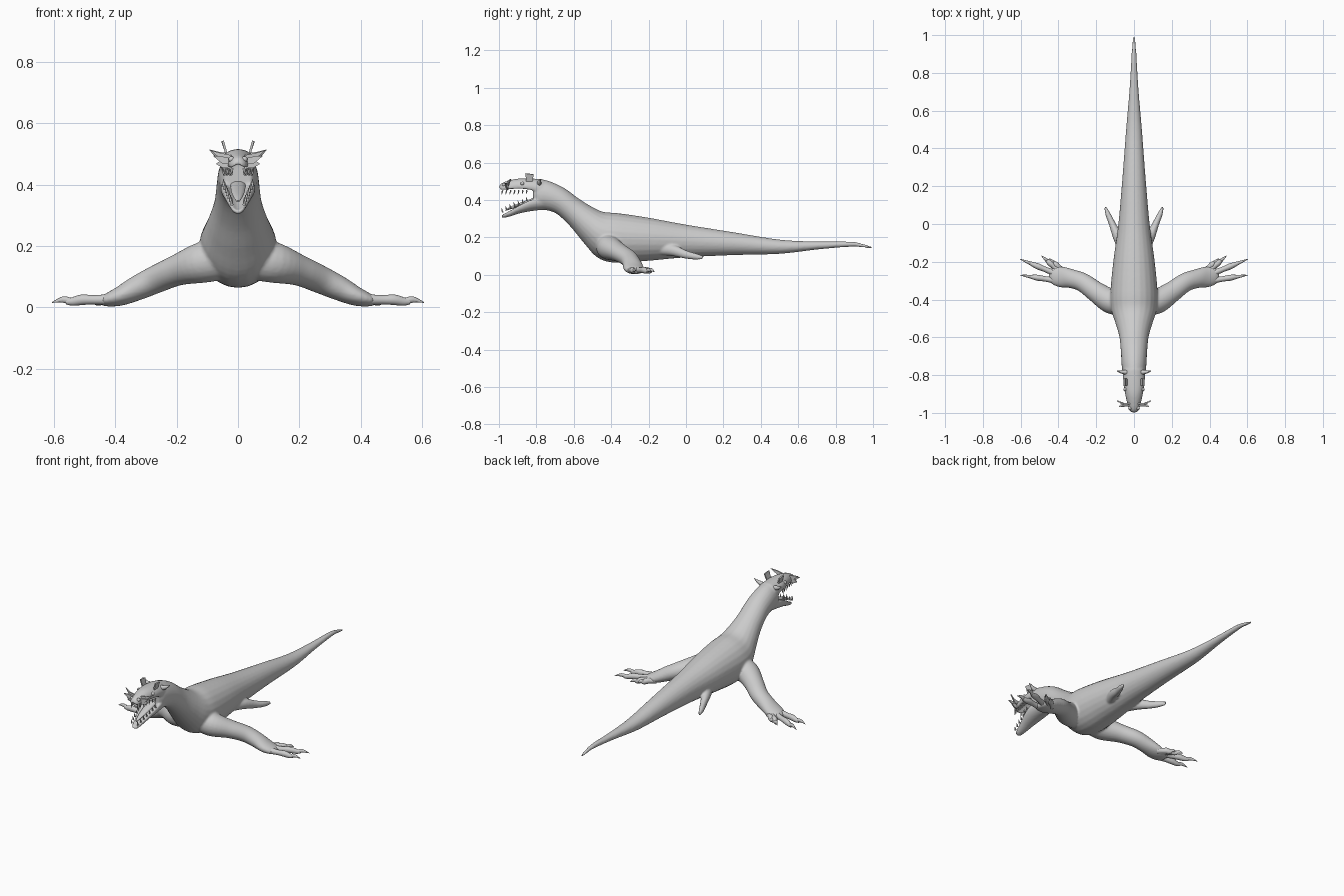
import bpy, bmesh, math
from mathutils import Vector as V

if "Cube" in bpy.data.objects:
    bpy.data.objects.remove(bpy.data.objects["Cube"])

SEG = 24

def smooth_path(st, n=5):
    """Catmull-Rom interpolation of station tuples."""
    st = [V(s) for s in st]
    out = []
    for i in range(len(st) - 1):
        a, b, c, d = st[max(i - 1, 0)], st[i], st[i + 1], st[min(i + 2, len(st) - 1)]
        for k in range(n):
            t = k / n
            out.append(0.5 * (2 * b + (c - a) * t + (2 * a - 5 * b + 4 * c - d) * t * t
                              + (3 * b - a - 3 * c + d) * t ** 3))
    return out + [st[-1]]

def ring(c, side, up, groove=0, seg=SEG):
    pts = []
    for i in range(seg):
        t = 2 * math.pi * i / seg
        u, v = math.cos(t), math.sin(t)
        if v * groove > 0:                      # hollow out the mouth side
            v *= 1 - 1.2 * v * v
        pts.append(c + side * u + up * v)
    return pts

def skin(bm, rings):
    loops = [[bm.verts.new(p) for p in r] for r in rings]
    n = len(loops[0])
    for a, b in zip(loops, loops[1:]):
        for i in range(n):
            bm.faces.new((a[i], a[(i + 1) % n], b[(i + 1) % n], b[i]))
    bm.faces.new(loops[0])
    bm.faces.new(loops[-1][::-1])

def trunk(bm, st, groove=0):
    """Stations: top y, top z, bottom y, bottom z, half width."""
    rs = []
    for yt, zt, yb, zb, w in smooth_path(st):
        top, bot = V((0, yt, zt)), V((0, yb, zb))
        rs.append(ring((top + bot) / 2, V((w, 0, 0)), (top - bot) / 2, groove))
    skin(bm, rs)

def limb(bm, st, sx=1, seg=SEG, n=5):
    """Stations: x, y, z, half width, half height."""
    p = smooth_path(st, n)
    c = [V((q[0] * sx, q[1], q[2])) for q in p]
    rs = []
    for i, q in enumerate(p):
        t = (c[min(i + 1, len(c) - 1)] - c[max(i - 1, 0)]).normalized()
        side = t.cross(V((0, 0, 1))).normalized()
        rs.append(ring(c[i], side * max(q[3], 5e-4), side.cross(t) * max(q[4], 5e-4), 0, seg))
    skin(bm, rs)

def finish(bm, name, mirror=False, angle=60):
    bmesh.ops.recalc_face_normals(bm, faces=bm.faces)
    me = bpy.data.meshes.new(name)
    bm.to_mesh(me)
    bm.free()
    ob = bpy.data.objects.new(name, me)
    bpy.context.collection.objects.link(ob)
    bpy.ops.object.select_all(action='DESELECT')
    bpy.context.view_layer.objects.active = ob
    ob.select_set(True)
    bpy.ops.object.shade_smooth_by_angle(angle=math.radians(angle))
    if mirror:
        ob.modifiers.new("mirror", 'MIRROR').use_mirror_merge = False
    return ob

# Body: tail, trunk and neck
bm = bmesh.new()
trunk(bm, [(.995, .15, .995, .138, .005), (.95, .164, .95, .146, .009), (.88, .177, .88, .150, .014),
           (.7, .178, .7, .135, .025), (.5, .188, .5, .112, .042), (.25, .228, .25, .105, .061),
           (0, .268, 0, .093, .083), (-.2, .305, -.2, .075, .11), (-.36, .329, -.37, .064, .125),
           (-.44, .336, -.47, .09, .12), (-.5, .362, -.55, .175, .098), (-.57, .405, -.62, .26, .078),
           (-.65, .463, -.69, .325, .07), (-.73, .50, -.75, .346, .066), (-.79, .512, -.79, .346, .06),
           (-.82, .50, -.815, .37, .045)])
# Upper head and lower jaw, hollowed toward the mouth
trunk(bm, [(-.77, .512, -.77, .40, .058), (-.84, .515, -.84, .425, .057), (-.9, .514, -.9, .432, .047),
           (-.95, .503, -.95, .432, .036), (-.985, .49, -.985, .437, .026), (-.998, .475, -.998, .45, .012)], -1)
trunk(bm, [(-.77, .445, -.76, .348, .055), (-.83, .43, -.83, .34, .056), (-.89, .395, -.89, .328, .044),
           (-.94, .36, -.94, .312, .03), (-.975, .338, -.975, .304, .021), (-.988, .325, -.988, .308, .01)], 1)
# Fore and hind limbs
for s in (1, -1):
    limb(bm, [(.05, -.42, .16, .06, .07), (.12, -.41, .145, .066, .066), (.2, -.36, .12, .055, .05),
              (.27, -.31, .09, .05, .045), (.33, -.29, .062, .05, .04), (.385, -.28, .036, .055, .031),
              (.43, -.27, .023, .045, .02), (.45, -.268, .02, .02, .01)], s)
    limb(bm, [(.05, -.14, .14, .03, .035), (.085, -.07, .13, .026, .03), (.115, 0, .108, .018, .022),
              (.137, .05, .098, .014, .017), (.152, .09, .092, .006, .010)], s)
body = finish(bm, "body")
rm = body.modifiers.new("blend", 'REMESH')
rm.mode, rm.voxel_size, rm.use_smooth_shade = 'VOXEL', .006, True
sm = body.modifiers.new("soften", 'SMOOTH')
sm.factor, sm.iterations = .5, 4

# Toes and claws
toes, claws = bmesh.new(), bmesh.new()
for a, b in [((.41, -.265), (.605, -.185)), ((.395, -.25), (.49, -.168)),
             ((.375, -.25), (.45, -.182)), ((.41, -.30), (.605, -.27))]:
    a, b = V((*a, .026)), V((*b, .016))
    def at(t, dz=0):
        p = a.lerp(b, t)
        return p.x, p.y, p.z + dz
    limb(toes, [(*at(0), .018, .018), (*at(.3, .002), .014, .015), (*at(.5, .004), .016, .017),
                (*at(.65), .012, .014), (*at(.76), .008, .009)], seg=12, n=3)
    limb(claws, [(*at(.68), .009, .011), (*at(.82, .008), .007, .010), (*at(1), .001, .001)], seg=8, n=3)
finish(toes, "toes", True)
finish(claws, "claws", True)

# Tongue
bm = bmesh.new()
limb(bm, [(0, -.81, .40, .025, .012), (0, -.88, .378, .022, .009),
          (0, -.93, .36, .015, .007), (0, -.965, .345, .005, .003)], seg=12)
finish(bm, "tongue")

# Teeth along both jaws
bm = bmesh.new()
for i in range(7):
    t = i / 6
    y = -.85 - .13 * t
    x = .047 - .027 * t
    for z, d in ((.452, -.024), (.395 - .062 * t, .024)):
        limb(bm, [(x, y, z, .005, .005), (x, y - .003, z + d * .5, .0035, .0035),
                  (x, y - .006, z + d, .0005, .0005)], seg=6, n=1)
finish(bm, "teeth", True)

# Thin frills: snout whisker plates, brow plates and cheek horns
def plate(bm, pts, thick):
    f = bm.faces.new([bm.verts.new(p) for p in pts])
    r = bmesh.ops.extrude_face_region(bm, geom=[f])
    bmesh.ops.translate(bm, vec=thick, verts=[v for v in r['geom'] if isinstance(v, bmesh.types.BMVert)])

bm = bmesh.new()
for y, z, tx, tz, ty in [(-.955, .485, .09, .512, -.94), (-.965, .475, .08, .492, -.97),
                         (-.96, .462, .072, .467, -.955)]:
    plate(bm, [(.02, y, z - .01), (.05, y, z - .008), (tx, ty, tz), (.055, y, z + .017), (.02, y, z + .01)],
          (0, .007, 0))
finish(bm, "snout_frills", True, 30)

bm = bmesh.new()
plate(bm, [(.034, -.855, .5), (.034, -.82, .5), (.046, -.815, .538), (.046, -.858, .543)], (.007, 0, -.002))
finish(bm, "brow_plates", True, 30)

bm = bmesh.new()
limb(bm, [(.04, -.785, .488, .013, .015), (.065, -.783, .496, .009, .011), (.092, -.778, .513, .001, .001)],
     seg=8, n=3)
finish(bm, "cheek_horns", True)

# Eyes and nostril bumps
for name, loc, r in (("eyes", (.046, -.875, .488), .010), ("nostrils", (.021, -.975, .482), .010)):
    bm = bmesh.new()
    bmesh.ops.create_uvsphere(bm, u_segments=12, v_segments=8, radius=r)
    bmesh.ops.translate(bm, vec=loc, verts=bm.verts)
    finish(bm, name, True)
